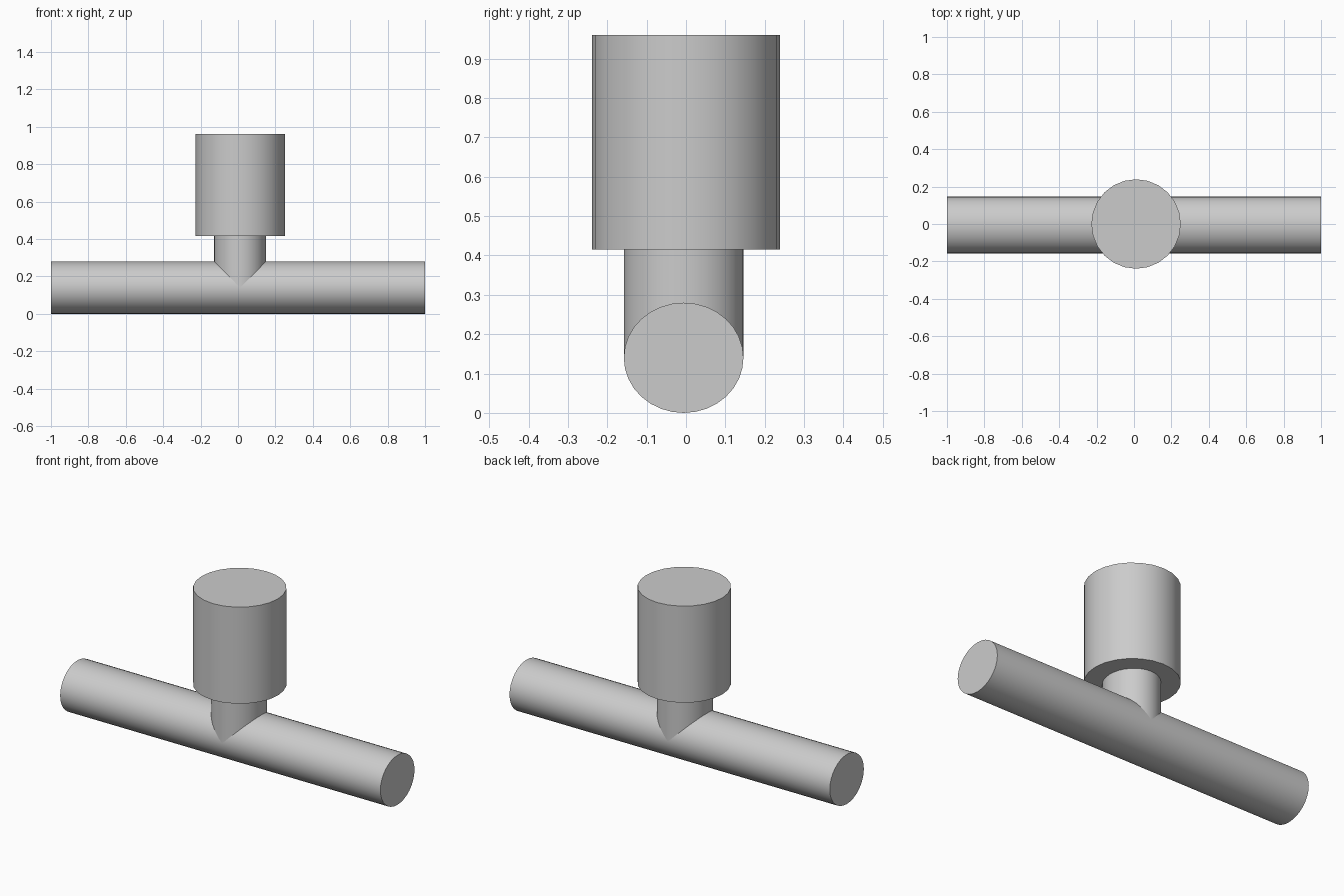
import bpy
from math import radians, pi

cube = bpy.data.objects.get("Cube")
if cube:
    bpy.data.objects.remove(cube, do_unlink=True)

GREY = (0.6, 0.6, 0.6, 1)
mat = bpy.data.materials.new("plain_grey")
mat.use_nodes = True
mat.diffuse_color = GREY
mat.node_tree.nodes["Principled BSDF"].inputs["Base Color"].default_value = GREY


def cylinder(name, centre, radii, length, sides, tilt=(0, 0, 0)):
    """Elliptical capped cylinder, smooth sides with sharp rims."""
    bpy.ops.mesh.primitive_cylinder_add(vertices=sides, radius=1, depth=1,
                                        location=centre, rotation=tilt)
    ob = bpy.context.object
    ob.name = name
    ob.scale = (*radii, length)
    bpy.ops.object.transform_apply(location=False, rotation=True, scale=True)
    ob.data.materials.append(mat)
    bpy.ops.object.shade_smooth_by_angle(angle=radians(40))
    return ob


CX, CY = 0.011, -0.006  # axis of the branch

# Long horizontal pipe along x
cylinder("main_pipe", (0, CY, 0.14), (0.14, 0.152), 2.0, 32, (0, pi / 2, 0))

# Short vertical branch, starting on the pipe's axis
cylinder("branch_stem", (CX, CY, 0.28), (0.139, 0.152), 0.28, 32)

# Wide solid cap on the branch
cylinder("branch_cap", (CX, 0, 0.6875), (0.239, 0.239), 0.545, 24)
